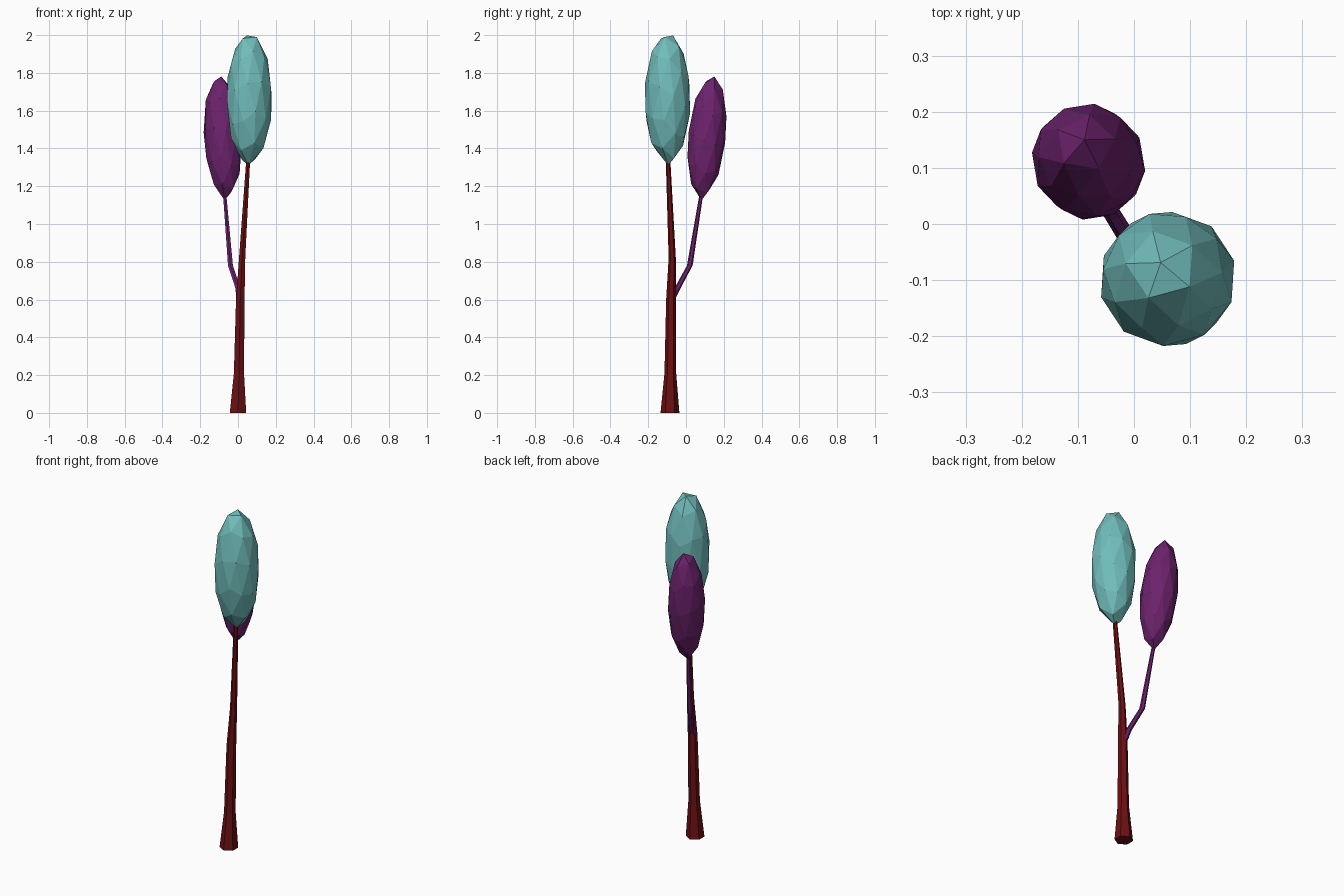
import bpy, bmesh
from math import cos, sin, tau, radians
from mathutils import Matrix, Vector

cube = bpy.data.objects.get("Cube")
if cube:
    bpy.data.objects.remove(cube, do_unlink=True)


def material(name, rgb):
    m = bpy.data.materials.new(name)
    m.use_nodes = True
    m.diffuse_color = (*rgb, 1)
    m.node_tree.nodes["Principled BSDF"].inputs["Base Color"].default_value = (*rgb, 1)
    return m


def finish(name, bm, mat):
    bmesh.ops.recalc_face_normals(bm, faces=bm.faces)
    mesh = bpy.data.meshes.new(name)
    bm.to_mesh(mesh)
    bm.free()
    mesh.materials.append(mat)
    obj = bpy.data.objects.new(name, mesh)
    bpy.context.collection.objects.link(obj)
    return obj


def stem(name, path, mat, sides=6):
    """Loft flat-sided rings through (x, y, z, radius) points."""
    bm = bmesh.new()
    rings = []
    for x, y, z, r in path:
        rings.append([bm.verts.new((x + r * sin(tau * i / sides),
                                    y + r * cos(tau * i / sides), z))
                      for i in range(sides)])
    for a, b in zip(rings, rings[1:]):
        for i in range(sides):
            j = (i + 1) % sides
            bm.faces.new((a[i], a[j], b[j], b[i]))
    bm.faces.new(rings[0])
    bm.faces.new(rings[-1])
    return finish(name, bm, mat)


def crown(name, centre, size, spin, tilt, tilt_axis, lean, tip, mat):
    """Faceted ball, turned, stretched, leaned and drawn down to the stem tip."""
    bm = bmesh.new()
    bmesh.ops.create_icosphere(bm, subdivisions=2, radius=1)
    turn = Matrix.Rotation(radians(tilt), 3, Vector(tilt_axis)) @ Matrix.Rotation(radians(spin), 3, 'Z')
    for v in bm.verts:
        p = turn @ v.co
        v.co = [c + s * q + l * p.z for c, s, q, l in zip(centre, size, p, lean)]
    min(bm.verts, key=lambda v: v.co.z).co = tip
    return finish(name, bm, mat)


bark = material("dark red bark", (0.15, 0.005, 0.006))
plum = material("plum purple", (0.15, 0.016, 0.15))
teal = material("pale teal", (0.165, 0.51, 0.50))

# Trunk, flared at the foot
stem("trunk", [(0, -0.085, 0, 0.05), (0.005, -0.083, 0.21, 0.031),
               (0.012, -0.079, 0.6, 0.026), (0.022, -0.073, 0.82, 0.019),
               (0.054, -0.095, 1.34, 0.012)], bark)

# Side branch with an elbow
stem("side_branch", [(0.005, -0.07, 0.61, 0.016), (0, -0.045, 0.66, 0.016),
                     (-0.04, 0.02, 0.78, 0.015), (-0.07, 0.08, 1.15, 0.01)], plum)

# Leaf crowns
crown("main_crown", (0.06, -0.098, 1.665), (0.123, 0.123, 0.345), 33, 15,
      (-0.92, -0.39, 0), (0, 0, 0), (0.055, -0.094, 1.31), teal)
crown("side_crown", (-0.081, 0.111, 1.462), (0.101, 0.101, 0.322), 10, 8,
      (-0.8, 0.6, 0), (-0.016, 0.028, 0), (-0.071, 0.082, 1.125), plum)
